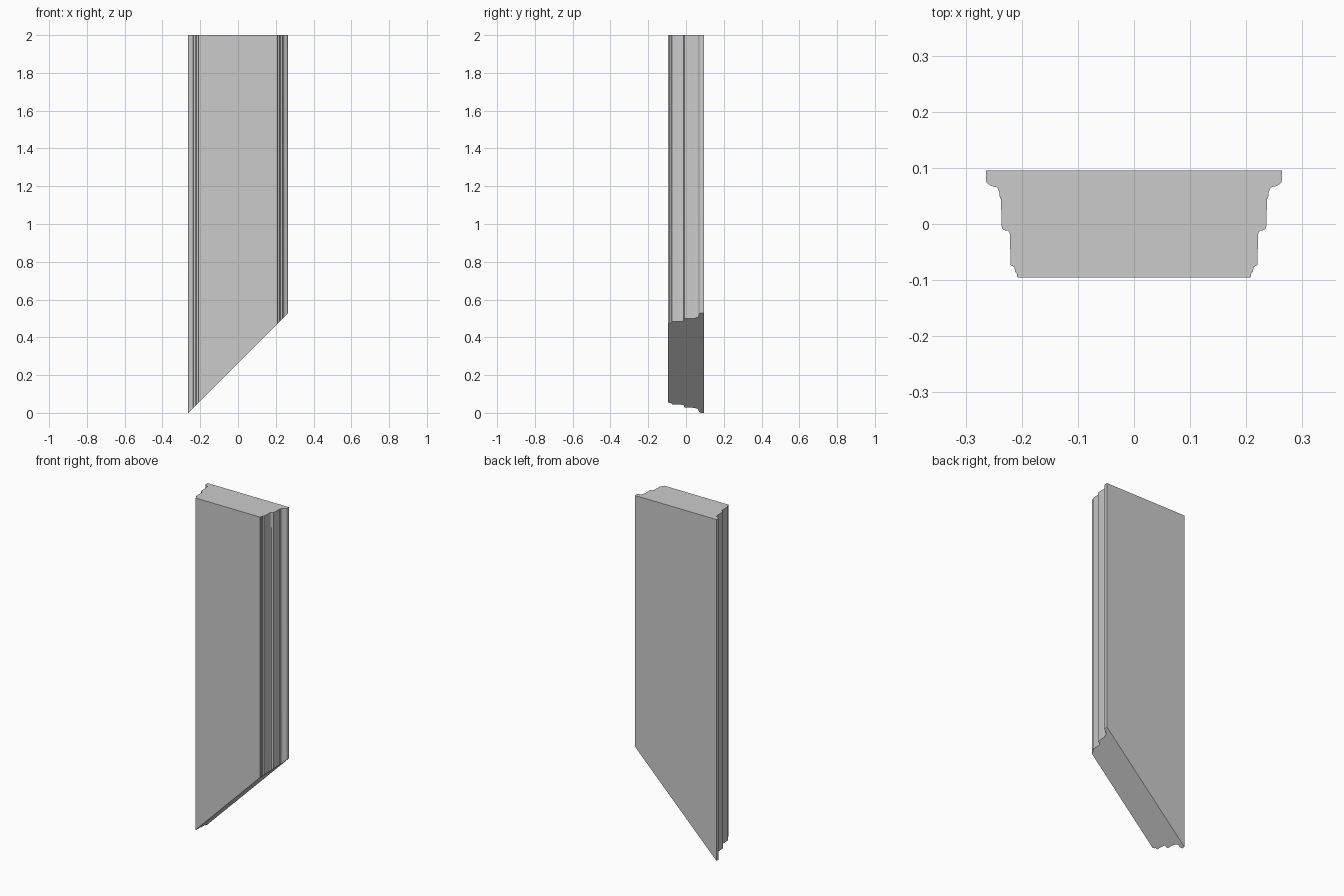
import bpy
import bmesh

cube = bpy.data.objects.get("Cube")
if cube:
    bpy.data.objects.remove(cube, do_unlink=True)

HEIGHT = 2.0
HALF_WIDTH = 0.264

# Grey paint
grey = bpy.data.materials.new("light_grey")
grey.use_nodes = True
colour = (0.6, 0.6, 0.6, 1)
grey.diffuse_color = colour
grey.node_tree.nodes["Principled BSDF"].inputs["Base Color"].default_value = colour

# Moulded edge of the board, from back to front
edge = [
    (HALF_WIDTH, 0.095), (HALF_WIDTH, 0.077), (0.261, 0.072), (0.255, 0.068),
    (0.246, 0.066), (0.242, 0.062), (0.24, 0.056), (0.239, 0.046), (0.237, 0.045),
    (0.236, -0.003), (0.235, -0.008), (0.231, -0.011), (0.225, -0.012),
    (0.222, -0.015), (0.221, -0.02), (0.22, -0.073), (0.213, -0.077),
    (0.212, -0.085), (0.209, -0.088), (0.208, -0.095),
]
outline = edge + [(-x, y) for x, y in reversed(edge)]

# Board: mirrored outline swept up from a 45 degree mitred foot
bm = bmesh.new()
foot = [bm.verts.new((x, y, x + HALF_WIDTH)) for x, y in outline]
head = [bm.verts.new((x, y, HEIGHT)) for x, y in outline]
bm.faces.new(foot)
bm.faces.new(head)
for i in range(len(outline)):
    j = (i + 1) % len(outline)
    bm.faces.new((foot[i], foot[j], head[j], head[i]))
bmesh.ops.recalc_face_normals(bm, faces=bm.faces)

mesh = bpy.data.meshes.new("mitred_moulding")
bm.to_mesh(mesh)
bm.free()
mesh.materials.append(grey)
board = bpy.data.objects.new("mitred_moulding", mesh)
bpy.context.collection.objects.link(board)

# Smooth the rounded beads, keep the corners sharp
bpy.ops.object.select_all(action="DESELECT")
board.select_set(True)
bpy.context.view_layer.objects.active = board
bpy.ops.object.shade_smooth_by_angle(angle=0.6)
